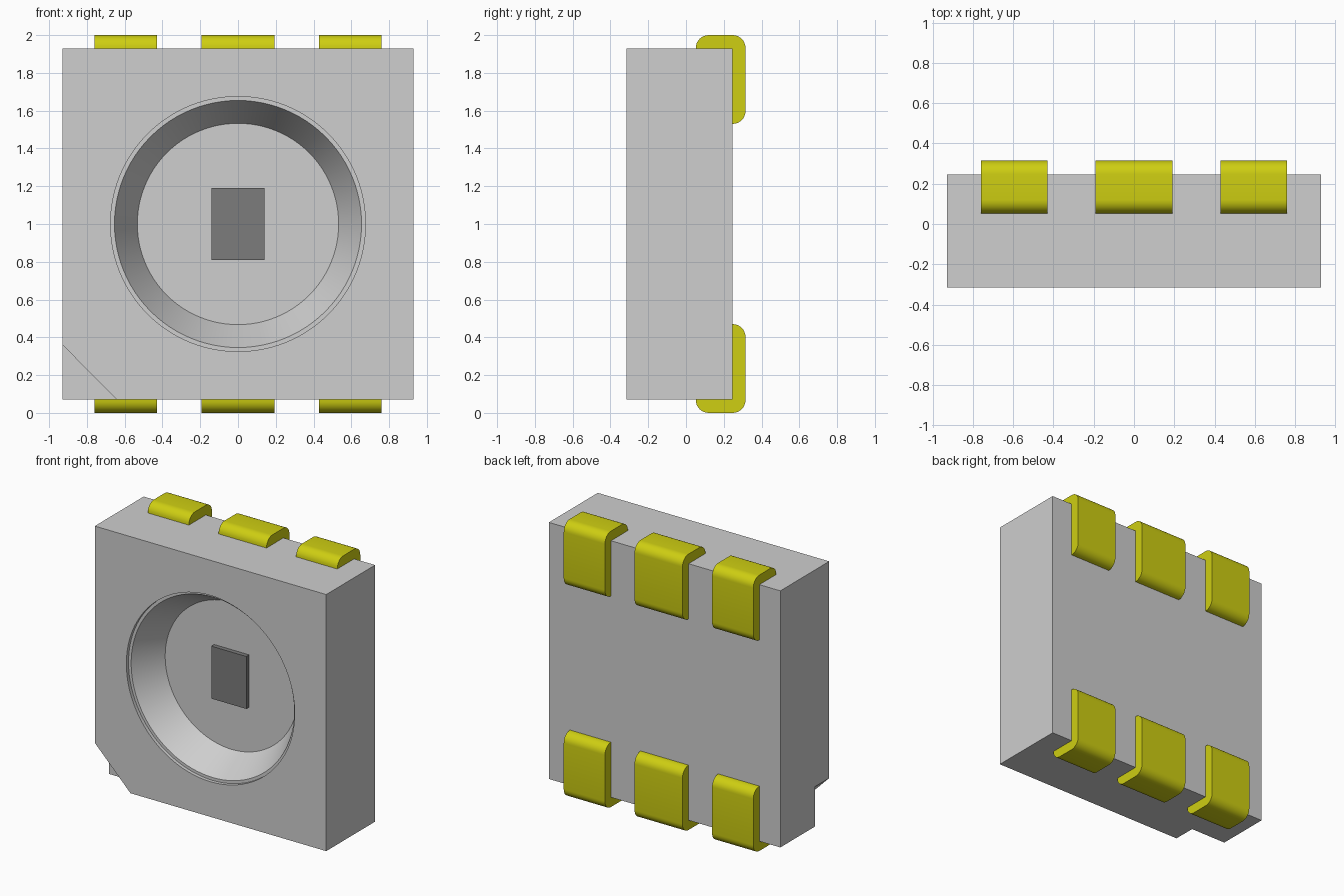
import bpy, bmesh, math
from mathutils import Vector

cube = bpy.data.objects.get("Cube")
if cube:
    bpy.data.objects.remove(cube, do_unlink=True)


def material(name, rgb):
    m = bpy.data.materials.new(name)
    m.use_nodes = True
    m.diffuse_color = (*rgb, 1)
    m.node_tree.nodes["Principled BSDF"].inputs["Base Color"].default_value = (*rgb, 1)
    return m


GREY = material("light grey plastic", (0.62, 0.62, 0.62))
DARK = material("dark grey chip", (0.2, 0.2, 0.2))
YELLOW = material("yellow metal", (0.62, 0.62, 0.006))


def finish(name, bm, mat):
    bmesh.ops.recalc_face_normals(bm, faces=bm.faces)
    mesh = bpy.data.meshes.new(name)
    bm.to_mesh(mesh)
    bm.free()
    mesh.materials.append(mat)
    ob = bpy.data.objects.new(name, mesh)
    bpy.context.collection.objects.link(ob)
    return ob


def prism(name, points, offset, mat):
    """Extrude a closed outline of 3D points along an offset."""
    bm = bmesh.new()
    face = bm.faces.new([bm.verts.new(p) for p in points])
    ext = bmesh.ops.extrude_face_region(bm, geom=[face])
    verts = [g for g in ext["geom"] if isinstance(g, bmesh.types.BMVert)]
    bmesh.ops.translate(bm, verts=verts, vec=Vector(offset))
    return finish(name, bm, mat)


def box(name, x, y, z, mat):
    outline = [(x[0], y[0], z[0]), (x[1], y[0], z[0]), (x[1], y[0], z[1]), (x[0], y[0], z[1])]
    return prism(name, outline, (0, y[1] - y[0], 0), mat)


def lathe(name, profile, mat, segments=96):
    """Capped solid of (radius, y) rings around the front-to-back axis at z = 1."""
    bm = bmesh.new()
    rings = []
    for r, y in profile:
        angles = [2 * math.pi * i / segments for i in range(segments)]
        rings.append([bm.verts.new((r * math.cos(a), y, 1 + r * math.sin(a))) for a in angles])
    for a, b in zip(rings, rings[1:]):
        for i in range(segments):
            j = (i + 1) % segments
            bm.faces.new((a[i], a[j], b[j], b[i]))
    bm.faces.new(rings[0])
    bm.faces.new(rings[-1])
    return finish(name, bm, mat)


def smooth(ob):
    bpy.ops.object.select_all(action="DESELECT")
    ob.select_set(True)
    bpy.context.view_layer.objects.active = ob
    bpy.ops.object.shade_smooth_by_angle(angle=math.radians(30))


FRONT, BACK = -0.315, 0.245

# Housing with a stepped conical pocket and a marker notch in one front corner
body = box("housing", (-0.928, 0.928), (FRONT, BACK), (0.07, 1.93), GREY)
pocket = lathe("pocket_cutter", [(0.675, -0.4), (0.675, FRONT + 0.025),
                                 (0.654, FRONT + 0.025), (0.533, -0.073)], GREY)
notch = prism("notch_cutter", [(-1.028, -0.4, 0.46), (-0.543, -0.4, -0.03), (-1.028, -0.4, -0.03)],
              (0, 0.25, 0), GREY)
for cutter in (pocket, notch):
    cutter.hide_render = True
    mod = body.modifiers.new("cut", "BOOLEAN")
    mod.operation, mod.solver, mod.object = "DIFFERENCE", "EXACT", cutter
    bpy.context.view_layer.objects.active = body
    bpy.ops.object.modifier_apply(modifier=mod.name)
    bpy.data.objects.remove(cutter, do_unlink=True)
smooth(body)

# Chip on the pocket floor
box("chip", (-0.14, 0.14), (-0.105, -0.07), (0.81, 1.19), DARK)


# Bent contacts wrapping the top and bottom back edges
def arc(cy, cz, r, start, end, n=8):
    steps = [math.radians(start + (end - start) * i / n) for i in range(n + 1)]
    return [(cy + r * math.cos(a), cz + r * math.sin(a)) for a in steps]


R = 0.068
profile = [(BACK, 1.93), (0.052, 1.93)]
profile += arc(0.052 + R, 2 - R, R, 180, 90)[1:]
profile += arc(0.315 - R, 2 - R, R, 90, 0)
profile += arc(0.315 - R, 1.53 + R, R, 0, -90)
profile += [(BACK, 1.53)]
for side, flip in (("top", False), ("bottom", True)):
    for place, x0, x1 in (("right", -0.76, -0.43), ("middle", -0.192, 0.192), ("left", 0.43, 0.76)):
        outline = [(x0, y, 2 - z if flip else z) for y, z in profile]
        smooth(prism(f"{side}_{place}_contact", outline, (x1 - x0, 0, 0), YELLOW))
